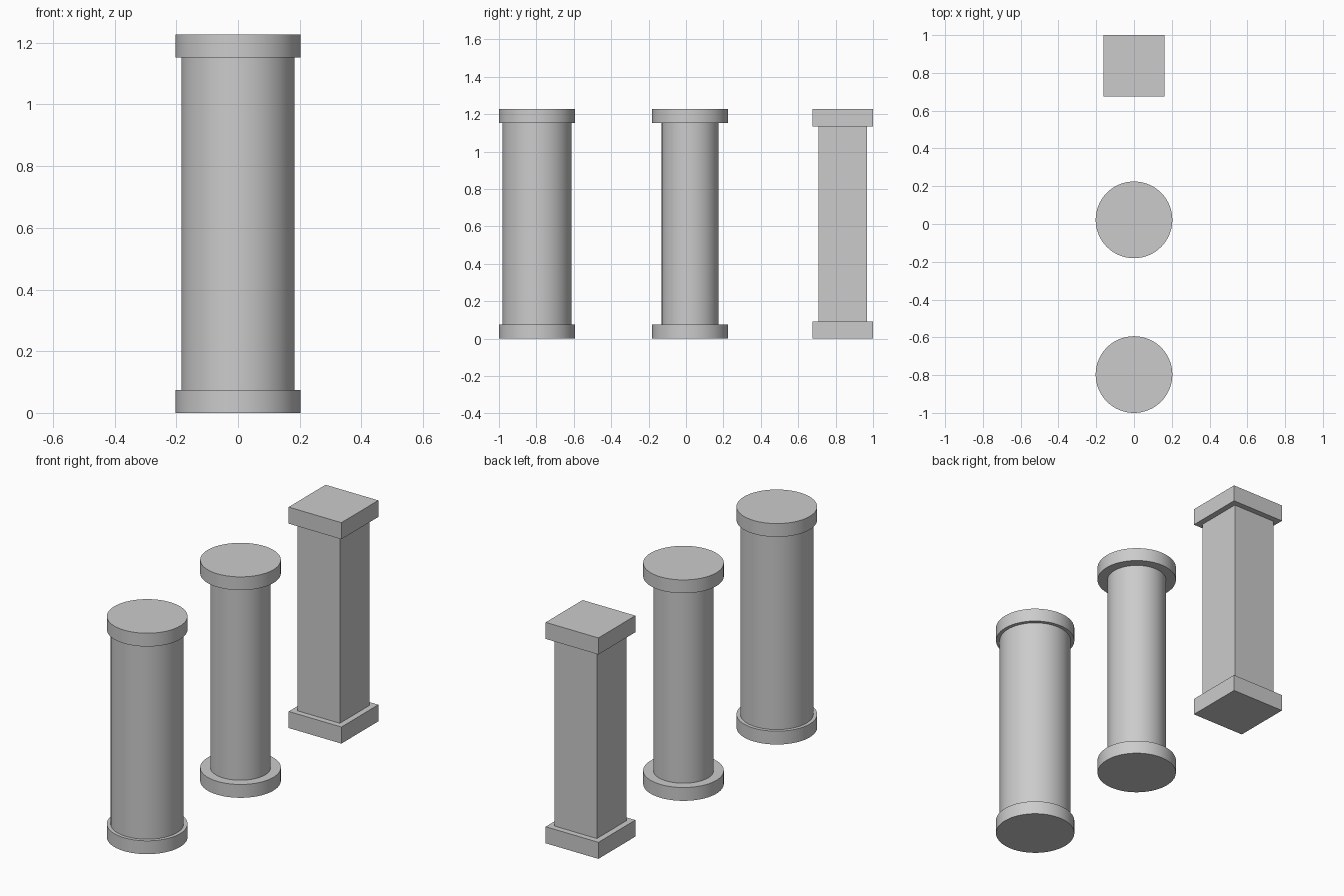
import bpy, math

if "Cube" in bpy.data.objects:
    bpy.data.objects.remove(bpy.data.objects["Cube"])

H = 1.227  # overall column height


def finish(name):
    ob = bpy.context.object
    ob.name = name
    return ob


def cylinder(name, r, y, z0, z1):
    bpy.ops.mesh.primitive_cylinder_add(vertices=64, radius=r, depth=z1 - z0,
                                        location=(0, y, (z0 + z1) / 2))
    bpy.ops.object.shade_smooth_by_angle(angle=math.radians(30))
    return finish(name)


def box(name, half, y, z0, z1):
    bpy.ops.mesh.primitive_cube_add(size=1, location=(0, y, (z0 + z1) / 2))
    ob = finish(name)
    ob.scale = (half * 2, half * 2, z1 - z0)
    bpy.ops.object.transform_apply(location=False, rotation=False, scale=True)
    return ob


def column(name, make, y, r_plate, r_shaft, plate):
    make(name + "_base", r_plate, y, 0, plate)
    make(name + "_shaft", r_shaft, y, plate, H - plate)
    make(name + "_capital", r_plate, y, H - plate, H)


# Thick round, slim round and square columns, front to back
column("thick_round_column", cylinder, -0.797, 0.203, 0.184, 0.074)
column("slim_round_column", cylinder, 0.022, 0.203, 0.152, 0.074)
column("square_column", box, 0.838, 0.162, 0.130, 0.092)
